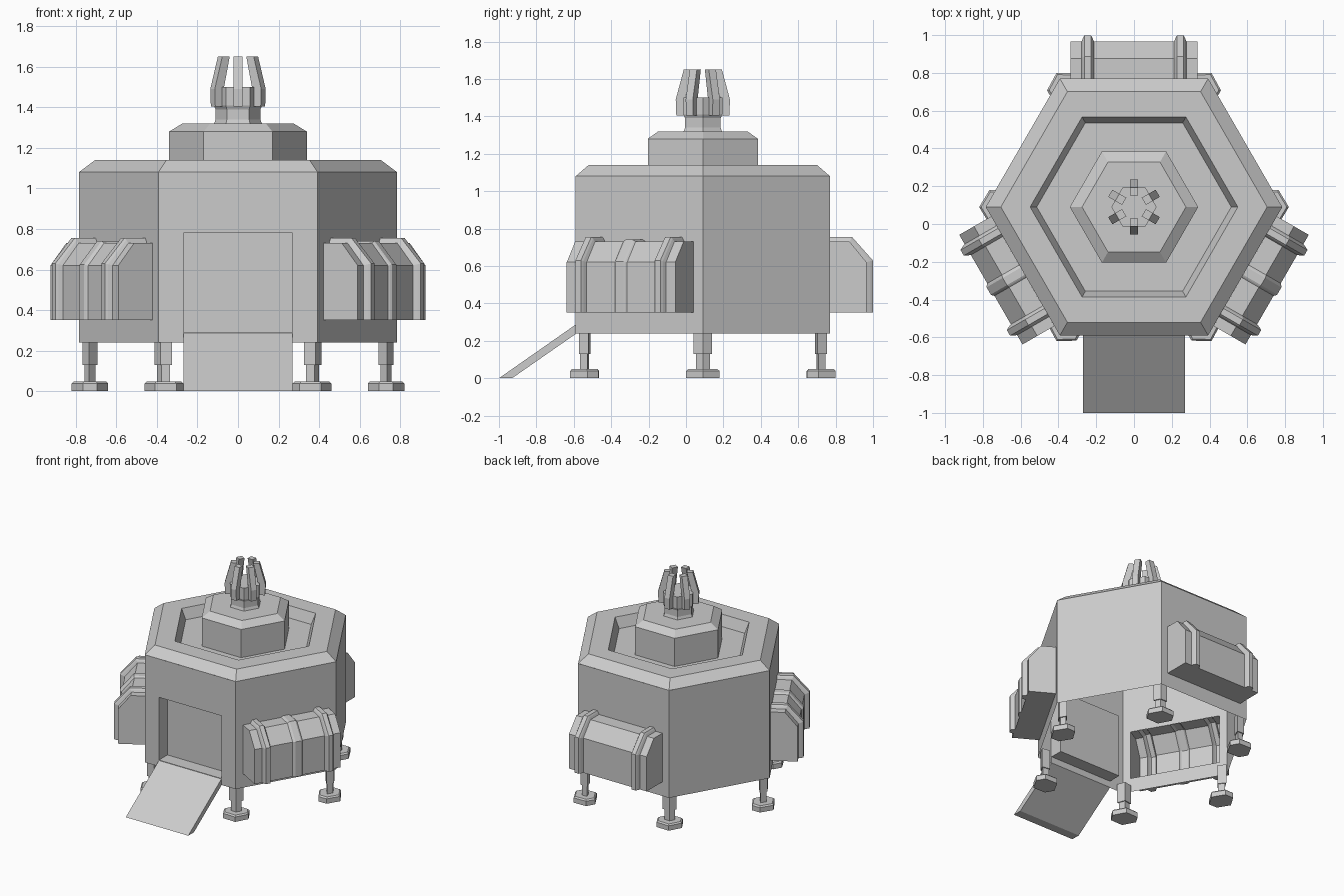
import bpy, bmesh
from math import sin, cos, radians
from mathutils import Vector

if "Cube" in bpy.data.objects:
    bpy.data.objects.remove(bpy.data.objects["Cube"])

CY = 0.09            # hexagon centre in y
R, A = 0.785, 0.68   # hull corner radius and flat distance


def finish(name, bm):
    bmesh.ops.remove_doubles(bm, verts=bm.verts, dist=1e-4)
    bmesh.ops.recalc_face_normals(bm, faces=bm.faces)
    me = bpy.data.meshes.new(name)
    bm.to_mesh(me)
    bm.free()
    ob = bpy.data.objects.new(name, me)
    bpy.context.collection.objects.link(ob)
    return ob


def loft(bm, sections, closed=True, cap0=False, cap1=False):
    """Skin a list of point loops."""
    rows = [[bm.verts.new(p) for p in s] for s in sections]
    n = len(rows[0])
    for a, b in zip(rows, rows[1:]):
        for i in range(n if closed else n - 1):
            j = (i + 1) % n
            bm.faces.new((a[i], a[j], b[j], b[i]))
    if cap0:
        bm.faces.new(rows[0])
    if cap1:
        bm.faces.new(rows[-1])


def hexa(r, z):
    return [(r * cos(radians(60 * i)), CY + r * sin(radians(60 * i)), z) for i in range(6)]


def place(ang, t, d, z, base=A):
    """Point at sideways t, outward d and height z on the wall facing ang."""
    c, s = cos(radians(ang)), sin(radians(ang))
    return Vector((c * (base + d) - s * t, CY + s * (base + d) + c * t, z))


def rect(ang, w, z0, z1, d=0):
    return [place(ang, t, d, z) for t, z in ((-w, z0), (w, z0), (w, z1), (-w, z1))]


# Hull walls, open underneath, with openings for the pods and the door
openings = {270: (0.27, 0.29, 0.78), 90: (0.335, 0.35, 0.73),
            330: (0.335, 0.35, 0.73), 210: (0.335, 0.35, 0.73)}
bm = bmesh.new()
for ang in range(30, 390, 60):
    wall = rect(ang, R / 2, 0.24, 1.08)
    if ang in openings:
        loft(bm, [wall, rect(ang, *openings[ang])])
    else:
        bm.faces.new([bm.verts.new(p) for p in wall])
# Bevelled rim and sunken roof
loft(bm, [hexa(R, 1.08), hexa(0.705, 1.14), hexa(0.55, 1.14), hexa(0.515, 1.06)], cap1=True)
finish("hull", bm)

# Door recess
bm = bmesh.new()
loft(bm, [rect(270, *openings[270]), rect(270, *openings[270], d=-0.105)], cap1=True)
finish("door_recess", bm)

# Ramp
bm = bmesh.new()
side = [(-1.0, 0), (-0.93, 0), (-0.585, 0.24), (-0.585, 0.29)]
loft(bm, [[(x, y, z) for y, z in side] for x in (-0.27, 0.27)], cap0=True, cap1=True)
finish("ramp", bm)


# Storage pods: one skin whose section swells at the straps
def pod(name, ang, middle):
    stations = [(-0.335, 0)]
    straps = [(-0.245, 0.025, 1.0), (0.245, 0.025, 1.0)]
    if middle:
        straps.insert(1, (0, 0.03, 0.4))
    for t, w, k in straps:
        stations += [(t - w - 0.008, 0), (t - w, 0.6 * k), (t - w + 0.008, k),
                     (t + w - 0.008, k), (t + w, 0.6 * k), (t + w + 0.008, 0)]
    stations.append((0.335, 0))
    secs = []
    for t, k in stations:
        prof = [(0, 0.35), (0.195 + 0.034 * k, 0.35), (0.195 + 0.034 * k, 0.62 + 0.01 * k),
                (0.105 + 0.012 * k, 0.73 + 0.026 * k), (0, 0.73 + 0.026 * k)]
        secs.append([place(ang, t, d, z) for d, z in prof])
    bm = bmesh.new()
    loft(bm, secs, closed=False, cap0=True, cap1=True)
    finish(name, bm)


pod("back_pod", 90, False)
pod("right_pod", 330, True)
pod("left_pod", 210, True)

# Turret
bm = bmesh.new()
loft(bm, [hexa(0.34, 1.06), hexa(0.34, 1.28), hexa(0.275, 1.32)], cap1=True)
finish("turret", bm)

# Mast
bm = bmesh.new()
loft(bm, [hexa(0.118, 1.32), hexa(0.11, 1.34), hexa(0.11, 1.39), hexa(0.12, 1.41), hexa(0.12, 1.50)],
     cap0=True, cap1=True)
finish("mast", bm)

# Six antenna prongs around the mast
prong = [(0.085, 1.405), (0.142, 1.405), (0.145, 1.49), (0.102, 1.65), (0.06, 1.65), (0.092, 1.50)]
for i in range(6):
    bm = bmesh.new()
    loft(bm, [[place(30 + 60 * i, t, d, z, 0) for d, z in prong] for t in (-0.022, 0.022)],
         cap0=True, cap1=True)
    finish(f"antenna_prong_{i + 1}", bm)

# Six legs under the hull corners: housing, strut and foot pad
post = [(0.036, 0), (0.006, 0.05), (-0.036, 0), (0.006, -0.05)]
pad = [(0.09, 0), (0.035, 0.09), (-0.035, 0.09), (-0.09, 0), (-0.035, -0.09), (0.035, -0.09)]


def stack(name, ang, shape, levels):
    bm = bmesh.new()
    loft(bm, [[place(ang, t * s, d * s, z, 0.73) for d, t in shape] for s, z in levels],
         cap0=True, cap1=True)
    finish(name, bm)


for i in range(6):
    stack(f"leg_housing_{i + 1}", 60 * i, post, [(1, 0.13), (1, 0.28)])
    stack(f"leg_strut_{i + 1}", 60 * i, post, [(0.75, 0.04), (0.75, 0.135)])
    stack(f"foot_{i + 1}", 60 * i, pad, [(1, 0), (1, 0.038), (0.88, 0.048)])
